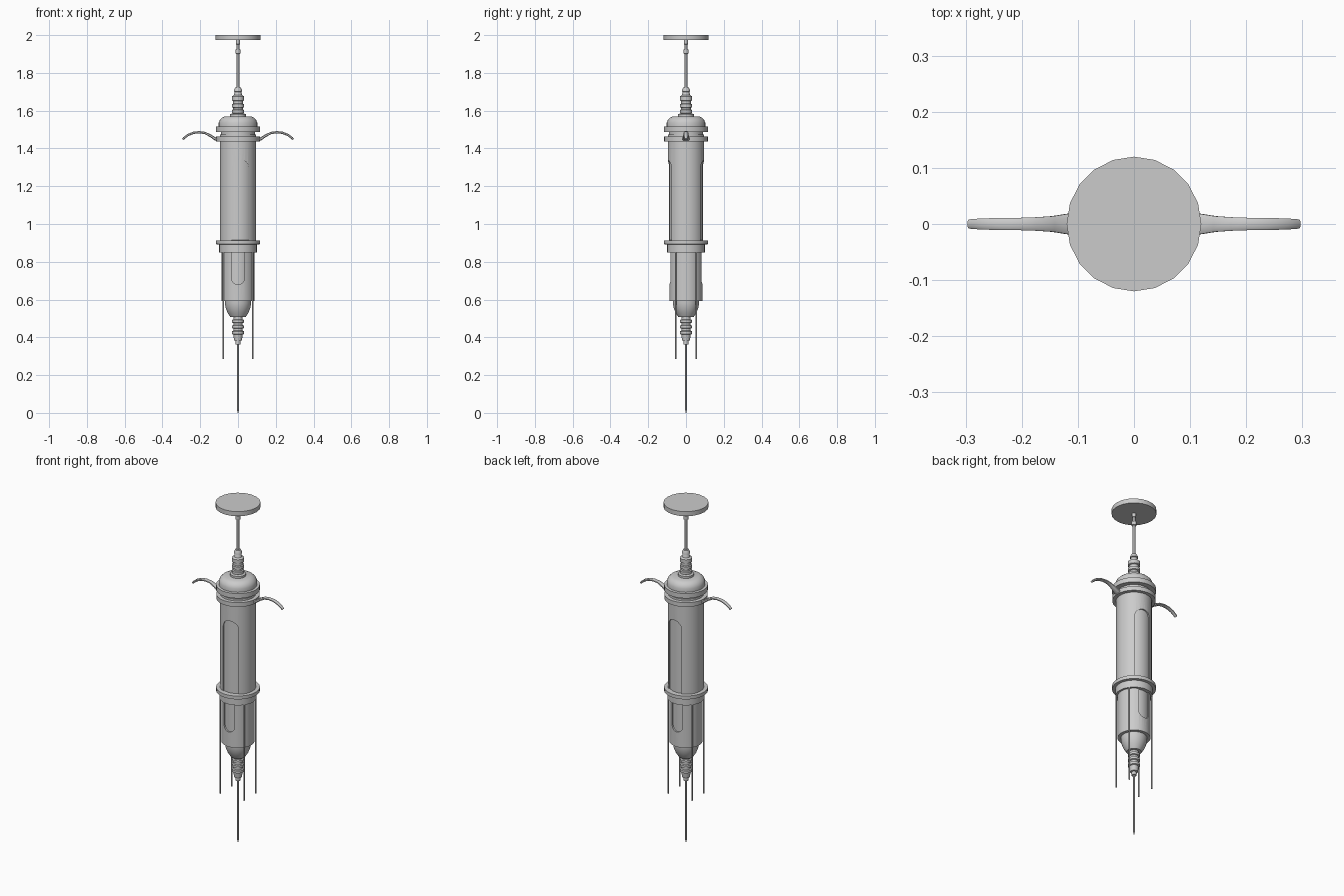
import bpy, bmesh, math

if "Cube" in bpy.data.objects:
    bpy.data.objects.remove(bpy.data.objects["Cube"])

def finish(name, bm, angle=35):
    bmesh.ops.recalc_face_normals(bm, faces=bm.faces)
    me = bpy.data.meshes.new(name)
    bm.to_mesh(me)
    bm.free()
    ob = bpy.data.objects.new(name, me)
    bpy.context.collection.objects.link(ob)
    shade(ob, angle)
    return ob

def shade(ob, angle=35):
    bpy.ops.object.select_all(action='DESELECT')
    ob.select_set(True)
    bpy.context.view_layer.objects.active = ob
    bpy.ops.object.shade_smooth_by_angle(angle=math.radians(angle))

def lathe(name, profile, n=32, closed=False, at=(0, 0)):
    """Revolve (radius, z) points; ends are capped unless the profile is a closed loop."""
    bm = bmesh.new()
    rings = [[bm.verts.new((at[0] + r * math.cos(2 * math.pi * i / n),
                            at[1] + r * math.sin(2 * math.pi * i / n), z))
              for i in range(n)] for r, z in profile]
    pairs = list(zip(rings, rings[1:]))
    if closed:
        pairs.append((rings[-1], rings[0]))
    else:
        bm.faces.new(rings[0])
        bm.faces.new(rings[-1])
    for a, b in pairs:
        for i in range(n):
            j = (i + 1) % n
            bm.faces.new((a[i], a[j], b[j], b[i]))
    return finish(name, bm)

def tube(name, r_in, r_out, z0, z1):
    return lathe(name, [(r_in, z0), (r_out, z0), (r_out, z1), (r_in, z1)], closed=True)

def cut_slot(ob, x0, x1, z_flat, z_tip):
    """Cut an arched slot straight through the tube along y."""
    cx, hw = (x0 + x1) / 2, (x1 - x0) / 2
    s = 1 if z_tip > z_flat else -1
    pts = [(x0, z_flat), (x1, z_flat)]
    for i in range(13):
        a = math.pi * i / 12
        pts.append((cx + hw * math.cos(a), z_tip + s * hw * (math.sin(a) - 1)))
    bm = bmesh.new()
    face = bm.faces.new([bm.verts.new((x, -0.3, z)) for x, z in pts])
    ext = bmesh.ops.extrude_face_region(bm, geom=[face])
    bmesh.ops.translate(bm, vec=(0, 0.6, 0),
                        verts=[v for v in ext['geom'] if isinstance(v, bmesh.types.BMVert)])
    cutter = finish("slot_cutter", bm)
    cutter.hide_render = True
    mod = ob.modifiers.new("slot", 'BOOLEAN')
    mod.operation, mod.solver, mod.object = 'DIFFERENCE', 'EXACT', cutter
    bpy.context.view_layer.objects.active = ob
    bpy.ops.object.modifier_apply(modifier=mod.name)
    bpy.data.objects.remove(cutter)
    shade(ob)

# plunger: thumb disc, rod and collars
lathe("thumb_disc", [(0.12, 1.973), (0.12, 2.0)], 20)
lathe("plunger_rod", [(0.007, 1.7), (0.007, 1.9), (0.014, 1.902), (0.014, 1.923),
                      (0.007, 1.925), (0.007, 1.95), (0.011, 1.952), (0.011, 1.974)], 16)

# ribbed gland on top of the barrel
lathe("top_gland", [(0.042, 1.55), (0.042, 1.582), (0.027, 1.585), (0.033, 1.588),
                    (0.033, 1.603), (0.026, 1.606), (0.026, 1.615), (0.033, 1.618),
                    (0.033, 1.634), (0.026, 1.637), (0.026, 1.651), (0.033, 1.654),
                    (0.033, 1.676), (0.022, 1.682), (0.017, 1.7), (0.022, 1.702),
                    (0.022, 1.708), (0.015, 1.722)], 20)

# rounded cap with two flanges
lathe("barrel_cap", [(0.116, 1.437), (0.116, 1.462), (0.09, 1.463), (0.09, 1.487),
                     (0.117, 1.488), (0.117, 1.516), (0.102, 1.517), (0.102, 1.537),
                     (0.096, 1.552), (0.085, 1.563), (0.07, 1.57)])
lathe("cap_spacer", [(0.096, 1.46), (0.096, 1.474)])

# barrel shell with the arched window, over the inner tube
barrel = tube("barrel_shell", 0.08, 0.096, 0.9, 1.445)
cut_slot(barrel, -0.034, 0.058, 0.85, 1.34)
lathe("inner_tube", [(0.079, 0.6), (0.079, 0.87), (0.0885, 0.88), (0.0885, 1.4)])

# lower collar
lathe("lower_collar", [(0.1, 0.85), (0.1, 0.892), (0.117, 0.893), (0.117, 0.913), (0.09, 0.914)])

# lower sleeve with its window
sleeve = tube("lower_sleeve", 0.07, 0.088, 0.593, 0.86)
cut_slot(sleeve, -0.034, 0.034, 0.9, 0.68)

# tapered nose and ribbed needle hub
lathe("nose", [(0.04, 0.507), (0.055, 0.53), (0.065, 0.555), (0.07, 0.58), (0.07, 0.605)])
lathe("needle_hub", [(0.013, 0.363), (0.013, 0.382), (0.021, 0.384), (0.025, 0.415),
                     (0.032, 0.418), (0.032, 0.432), (0.025, 0.435), (0.025, 0.446),
                     (0.032, 0.449), (0.032, 0.462), (0.025, 0.465), (0.025, 0.476),
                     (0.032, 0.479), (0.032, 0.492), (0.025, 0.495), (0.025, 0.515)], 20)

# needles
lathe("main_needle", [(0.003, 0.0), (0.005, 0.02), (0.005, 0.37)], 10)
for side, x in (("left", -0.078), ("right", 0.078)):
    for end, y in (("front", -0.055), ("back", 0.055)):
        lathe(f"side_needle_{side}_{end}", [(0.004, 0.285), (0.004, 0.86)], 8, at=(x, y))

# curved finger grips: x, z centre, half width, half thickness
path = [(0.09, 1.443, 0.022, 0.008), (0.12, 1.45, 0.018, 0.008), (0.145, 1.467, 0.014, 0.007),
        (0.175, 1.482, 0.012, 0.006), (0.205, 1.486, 0.011, 0.006), (0.235, 1.483, 0.011, 0.006),
        (0.265, 1.471, 0.010, 0.006), (0.285, 1.456, 0.009, 0.006), (0.293, 1.448, 0.008, 0.005)]
for side, s in (("left", -1), ("right", 1)):
    bm = bmesh.new()
    rings = []
    for k, (x, z, w, t) in enumerate(path):
        a, b = path[max(k - 1, 0)], path[min(k + 1, len(path) - 1)]
        ang = math.atan2(b[1] - a[1], b[0] - a[0])
        ring = []
        for p, q in ((-1, 0.5), (-0.6, 1), (0.6, 1), (1, 0.5), (1, -0.5), (0.6, -1), (-0.6, -1), (-1, -0.5)):
            ring.append(bm.verts.new((s * (x - math.sin(ang) * t * q), w * p,
                                      z + math.cos(ang) * t * q)))
        rings.append(ring)
    for a, b in zip(rings, rings[1:]):
        for i in range(8):
            j = (i + 1) % 8
            bm.faces.new((a[i], a[j], b[j], b[i]))
    bm.faces.new(rings[0])
    bm.faces.new(rings[-1])
    finish(f"finger_grip_{side}", bm, 40)
